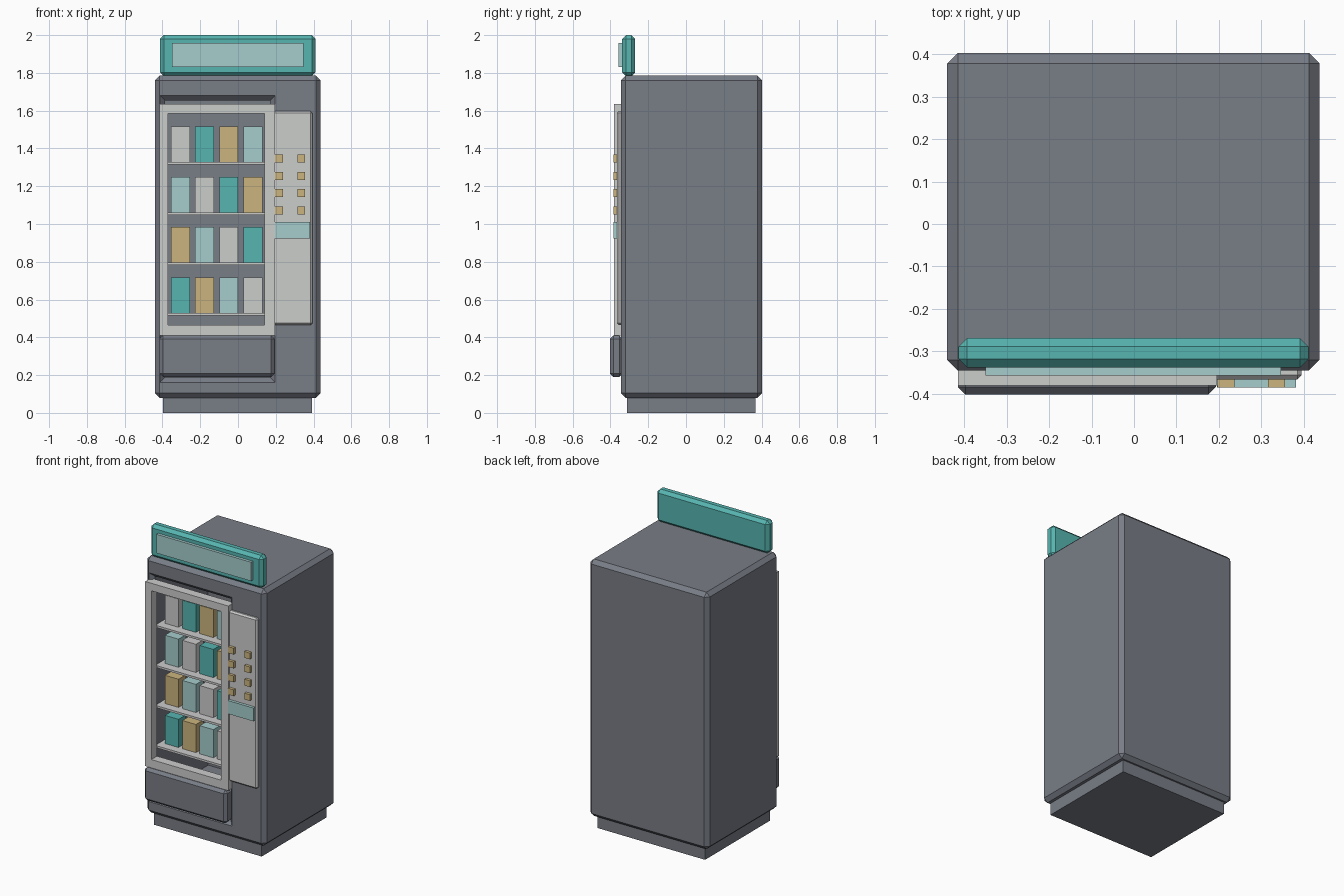
import bpy
import bmesh
from mathutils import Vector

cube = bpy.data.objects.get("Cube")
if cube:
    bpy.data.objects.remove(cube, do_unlink=True)


def material(name, color):
    m = bpy.data.materials.new(name)
    m.use_nodes = True
    m.diffuse_color = (*color, 1)
    m.node_tree.nodes["Principled BSDF"].inputs["Base Color"].default_value = (*color, 1)
    return m


GREY = material("slate grey", (0.19, 0.205, 0.24))
WHITE = material("pale grey", (0.60, 0.61, 0.60))
TEAL = material("teal", (0.095, 0.46, 0.435))
GOLD = material("sand gold", (0.60, 0.46, 0.21))
AQUA = material("light aqua", (0.38, 0.61, 0.61))


def finish(name, bm, mat):
    bmesh.ops.recalc_face_normals(bm, faces=bm.faces)
    mesh = bpy.data.meshes.new(name)
    bm.to_mesh(mesh)
    bm.free()
    mesh.materials.append(mat)
    obj = bpy.data.objects.new(name, mesh)
    bpy.context.collection.objects.link(obj)
    return obj


def add_box(bm, x, y, z):
    """Add a box given its (low, high) extent on each axis."""
    corners = bmesh.ops.create_cube(bm, size=1)["verts"]
    for v in corners:
        v.co = Vector([(a + b) / 2 + c * (b - a) for (a, b), c in zip((x, y, z), v.co)])


def box(name, x, y, z, mat, bevel=0):
    bm = bmesh.new()
    add_box(bm, x, y, z)
    if bevel:
        bmesh.ops.bevel(bm, geom=bm.edges[:], offset=bevel, segments=1,
                        affect='EDGES', profile=0.5)
    return finish(name, bm, mat)


# Cabinet with a deep compartment that has a chamfered rim
body = box("cabinet", (-0.44, 0.437), (-0.345, 0.403), (0.08, 1.785), GREY, 0.025)
bm = bmesh.new()
rings = []
for y, grow in ((-0.37, 0.05), (-0.32, 0), (0.24, 0)):
    x0, x1, z0, z1 = -0.387 - grow, 0.172 + grow, 0.187 - grow, 1.655 + grow
    rings.append([bm.verts.new(p) for p in
                  ((x0, y, z0), (x1, y, z0), (x1, y, z1), (x0, y, z1))])
for a, b in zip(rings, rings[1:]):
    for i in range(4):
        j = (i + 1) % 4
        bm.faces.new((a[i], a[j], b[j], b[i]))
bm.faces.new(rings[0])
bm.faces.new(rings[-1])
cutter = finish("compartment_cutter", bm, GREY)
cutter.hide_render = True
cut = body.modifiers.new("compartment", 'BOOLEAN')
cut.operation = 'DIFFERENCE'
cut.solver = 'EXACT'
cut.object = cutter
graph = bpy.context.evaluated_depsgraph_get()
hollow = bpy.data.meshes.new_from_object(body.evaluated_get(graph))
body.modifiers.clear()
body.data = hollow
bpy.data.objects.remove(cutter, do_unlink=True)

# Plinth
box("plinth", (-0.397, 0.393), (-0.313, 0.367), (0, 0.085), GREY)

# Door frame: two stiles and two rails
bm = bmesh.new()
depth = (-0.38, -0.32)
for x in ((-0.415, -0.37), (0.14, 0.195)):
    add_box(bm, x, depth, (0.41, 1.635))
for z in ((0.41, 0.465), (1.585, 1.635)):
    add_box(bm, (-0.37, 0.14), depth, z)
finish("door_frame", bm, WHITE)

# Delivery flap
box("delivery_flap", (-0.415, 0.193), (-0.402, -0.335), (0.19, 0.41), GREY, 0.018)

# Shelves and the goods standing on them
goods = (WHITE, TEAL, GOLD, AQUA)
for row in range(4):
    top = 1.328 - row * 0.266
    box(f"shelf_{row + 1}", (-0.387, 0.172), (-0.315, -0.13), (top - 0.014, top), WHITE)
    for col in range(4):
        x = -0.305 + col * 0.128
        box(f"packet_{row + 1}_{col + 1}", (x - 0.05, x + 0.05), (-0.26, -0.18),
            (top, top + 0.187), goods[(col - row) % 4])

# Control panel with display and buttons
box("control_panel", (0.185, 0.395), (-0.366, -0.335), (0.465, 1.597), WHITE, 0.01)
box("display", (0.195, 0.382), (-0.385, -0.36), (0.922, 1.01), AQUA)
for row in range(4):
    for col in range(2):
        x, z = 0.217 + col * 0.119, 1.347 - row * 0.092
        box(f"button_{row + 1}_{col + 1}", (x - 0.02, x + 0.02), (-0.385, -0.36),
            (z - 0.021, z + 0.021), GOLD)

# Header sign with its blank light panel
box("header_sign", (-0.413, 0.411), (-0.338, -0.269), (1.783, 2.0), TEAL, 0.02)
box("sign_panel", (-0.35, 0.346), (-0.357, -0.33), (1.832, 1.957), AQUA)
